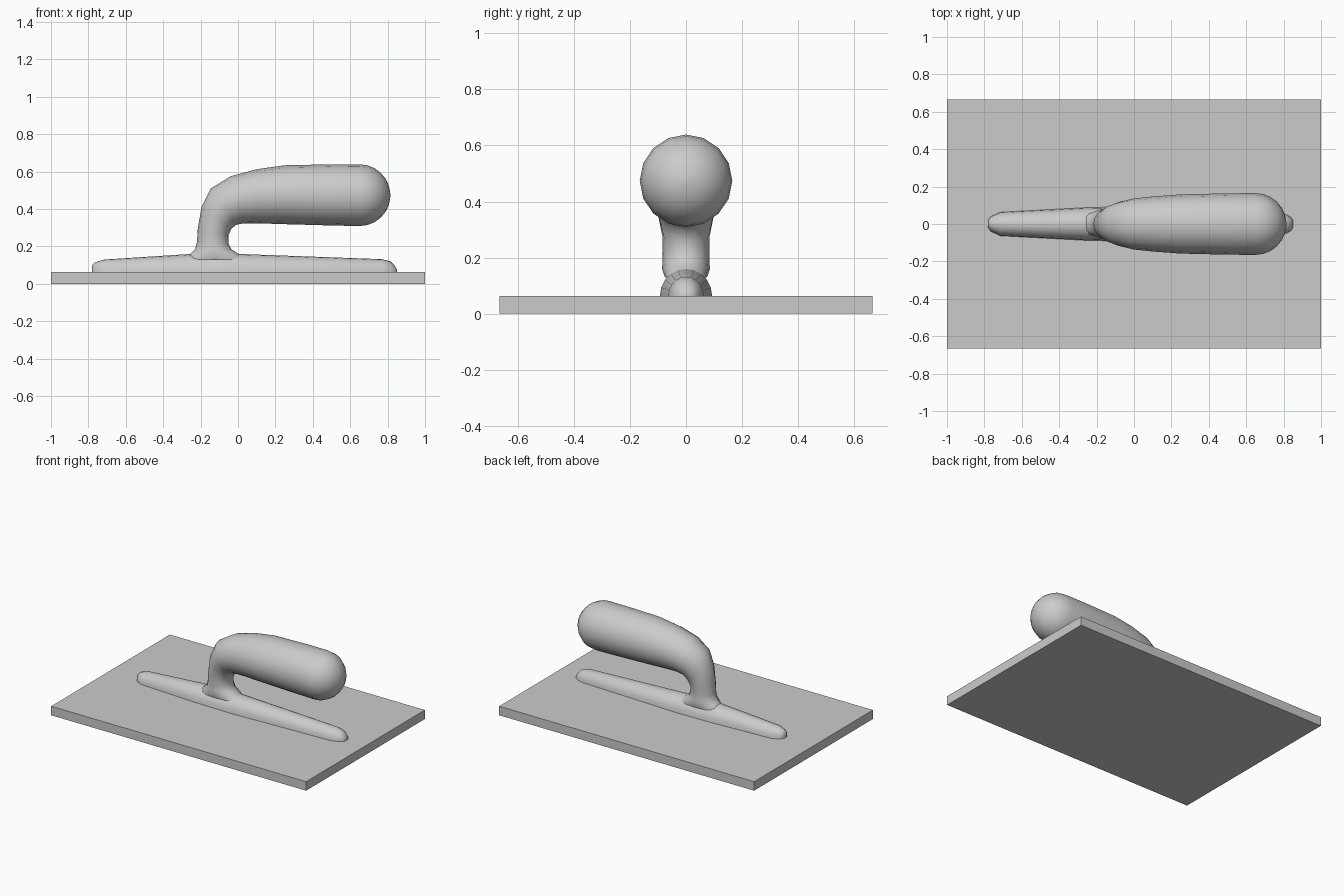
import bpy, bmesh, math
from mathutils import Vector

old = bpy.data.objects.get("Cube")
if old:
    bpy.data.objects.remove(old, do_unlink=True)

grey = bpy.data.materials.new("plain_grey")
grey.use_nodes = True
colour = (0.6, 0.6, 0.6, 1)
grey.diffuse_color = colour
grey.node_tree.nodes["Principled BSDF"].inputs["Base Color"].default_value = colour

PLATE_TOP = 0.064


def finish(name, bm, smooth):
    bmesh.ops.recalc_face_normals(bm, faces=bm.faces)
    mesh = bpy.data.meshes.new(name)
    bm.to_mesh(mesh)
    bm.free()
    mesh.materials.append(grey)
    obj = bpy.data.objects.new(name, mesh)
    bpy.context.collection.objects.link(obj)
    if smooth:
        bpy.ops.object.select_all(action='DESELECT')
        obj.select_set(True)
        bpy.context.view_layer.objects.active = obj
        bpy.ops.object.shade_smooth_by_angle(angle=math.radians(50))
    return obj


def loft(name, rings):
    """Skin a list of point rings and close both ends."""
    bm = bmesh.new()
    loops = [[bm.verts.new(p) for p in ring] for ring in rings]
    for a, b in zip(loops, loops[1:]):
        for i in range(len(a)):
            j = (i + 1) % len(a)
            bm.faces.new((a[i], a[j], b[j], b[i]))
    bm.faces.new(loops[0])
    bm.faces.new(loops[-1])
    return finish(name, bm, True)


def oval(outer, inner, half_width, sides=16):
    """Ring spanning two points of the side profile."""
    o, i = Vector((outer[0], 0, outer[1])), Vector((inner[0], 0, inner[1]))
    mid, arm = (o + i) / 2, (o - i) / 2
    side = Vector((0, half_width, 0))
    angles = [math.tau * k / sides for k in range(sides)]
    return [mid + arm * math.cos(a) + side * math.sin(a) for a in angles]


def arch(x, half_width, top, steps=10):
    """Half-oval section of the spine, resting on the plate."""
    angles = [math.pi * k / steps for k in range(steps + 1)]
    return [Vector((x, half_width * math.cos(a),
                    PLATE_TOP + (top - PLATE_TOP) * math.sin(a))) for a in angles]


# Flat plate
bm = bmesh.new()
bmesh.ops.create_cube(bm, size=1)
for v in bm.verts:
    v.co = (v.co.x * 2, v.co.y * 1.33, (v.co.z + 0.5) * PLATE_TOP)
finish("base_plate", bm, False)

# Tapered spine lying on the plate: x, half width, top
spine = [(-0.78, 0.02, 0.1), (-0.765, 0.04, 0.115), (-0.715, 0.063, 0.13),
         (-0.25, 0.088, 0.16), (0, 0.093, 0.16), (0.77, 0.063, 0.132),
         (0.815, 0.05, 0.12), (0.84, 0.035, 0.095), (0.85, 0.02, 0.075)]
loft("mounting_spine", [arch(*s) for s in spine])

# Grip: flared foot, bent neck, swelling barrel
profile = [((-0.3, 0.13), (0.06, 0.13), 0.075),
           ((-0.255, 0.16), (0.0, 0.162), 0.086),
           ((-0.23, 0.185), (-0.035, 0.185), 0.083),
           ((-0.219, 0.225), (-0.05, 0.215), 0.083),
           ((-0.216, 0.29), (-0.051, 0.26), 0.084),
           ((-0.195, 0.41), (-0.035, 0.295), 0.1),
           ((-0.145, 0.51), (-0.01, 0.315), 0.118),
           ((-0.04, 0.575), (0.03, 0.324), 0.136),
           ((0.1, 0.613), (0.1, 0.324), 0.147),
           ((0.25, 0.634), (0.25, 0.319), 0.158),
           ((0.5, 0.639), (0.5, 0.312), 0.164)]
rings = [oval(*p) for p in profile]

# Rounded end of the grip
radius, centre_x, centre_z = 0.165, 0.65, 0.474
for step in range(7):
    a = math.radians(14.5 * step)
    r = radius * math.cos(a)
    x = centre_x + radius * math.sin(a)
    rings.append(oval((x, centre_z + r), (x, centre_z - r), r))
loft("grip_handle", rings)
